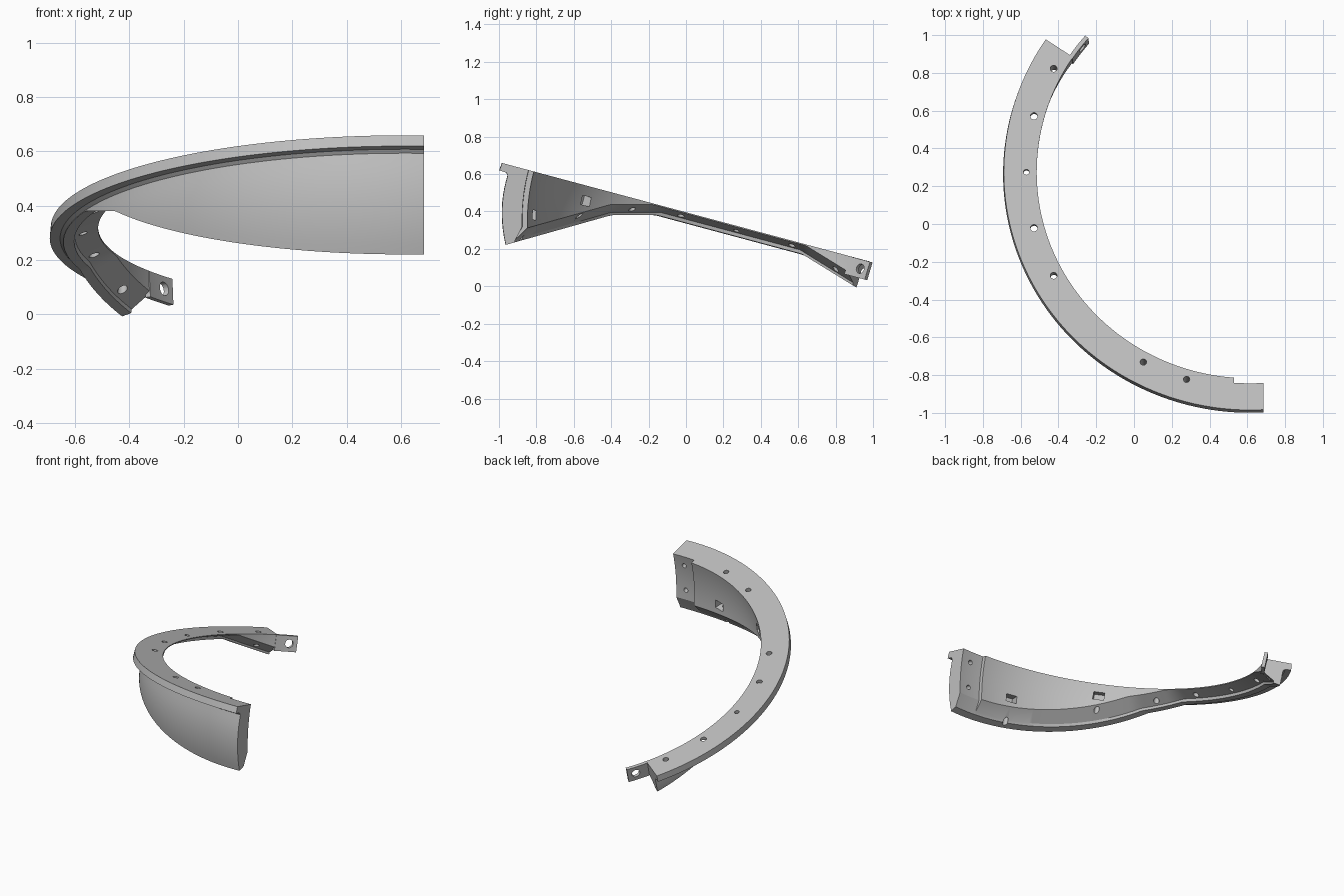
import bpy, bmesh, math
from mathutils import Vector, Matrix

cube = bpy.data.objects.get("Cube")
if cube:
    bpy.data.objects.remove(cube, do_unlink=True)

grey = bpy.data.materials.new("satin_grey")
grey.use_nodes = True
COLOUR = (0.52, 0.52, 0.52, 1)
grey.diffuse_color = COLOUR
grey.node_tree.nodes["Principled BSDF"].inputs["Base Color"].default_value = COLOUR

# Tilted ring frame: local z is normal to the top plate
FRAME = Matrix.Translation((0.615, 0.275, 0.322)) @ Matrix.Rotation(math.radians(-15), 4, 'X')
END_U, STEP_U = 0.07, -0.085
FLOOR = [(-1.2, 0.155), (-0.4, 0.38), (-0.13, 0.38), (0.6, 0.185), (1.2, -0.185)]


def floor_z(y):
    for (y0, z0), (y1, z1) in zip(FLOOR, FLOOR[1:]):
        if y <= y1:
            return z0 + (z1 - z0) * (y - y0) / (y1 - y0)
    return FLOOR[-1][1]


def place(r, d, ang, flat_end=False):
    if flat_end:
        return FRAME @ Vector((END_U, -math.sqrt(r * r - END_U ** 2), -d))
    return FRAME @ Vector((r * math.cos(ang), r * math.sin(ang), -d))


def outer(d):
    return 1.258 - 0.8 * max(d - 0.09, 0) ** 2


def inner(d):
    return 1.13 - 0.5 * d * d


def depth_at_floor(radius, ang, lift, low):
    """Depth where a wall meets the kinked underside."""
    a, b = low, 0.6
    for _ in range(30):
        m = (a + b) / 2
        p = place(radius(m), m, ang)
        if p.z > floor_z(p.y) + lift:
            a = m
        else:
            b = m
    return a


def section(ang, recess, flat_end):
    db = depth_at_floor(outer, ang, 0, 0.058)
    lip_r = outer(db) - 0.04
    lip = depth_at_floor(lambda d: lip_r, ang, 0, 0.055)
    shelf = depth_at_floor(lambda d: lip_r, ang, 0.016, 0.036)
    di = depth_at_floor(inner, ang, 0.058, 0.006)
    n = 10
    pts = [(1.304, 0), (1.308, 0.042), (1.27, 0.044)]
    for i in range(n + 1):
        d = 0.056 + (db - 0.056) * i / n
        pts.append((outer(d), d))
    pts += [(lip_r, lip), (lip_r - 0.003, shelf)]
    for i in range(n + 1):
        d = di * (1 - i / n)
        pts.append((inner(d) + recess, d))
    return [place(r, d, ang, flat_end) for r, d in pts]


def mesh_object(name, bm):
    bmesh.ops.recalc_face_normals(bm, faces=bm.faces)
    me = bpy.data.meshes.new(name)
    bm.to_mesh(me)
    bm.free()
    me.materials.append(grey)
    ob = bpy.data.objects.new(name, me)
    bpy.context.collection.objects.link(ob)
    return ob


def loft(name, rings):
    bm = bmesh.new()
    rows = [[bm.verts.new(p) for p in ring] for ring in rings]
    for a, b in zip(rows, rows[1:]):
        for i in range(len(a)):
            j = (i + 1) % len(a)
            bm.faces.new((a[i], a[j], b[j], b[i]))
    bm.faces.new(rows[0])
    bm.faces.new(rows[-1][::-1])
    return mesh_object(name, bm)


def cut(ob, shape, matrix, size):
    """Subtract a cylinder or box, then discard the cutter."""
    bm = bmesh.new()
    if shape == "hole":
        bmesh.ops.create_cone(bm, cap_ends=True, segments=20, radius1=size[0],
                              radius2=size[0], depth=size[1], matrix=matrix)
    else:
        bmesh.ops.create_cube(bm, size=1, matrix=matrix @ Matrix.Diagonal((*size, 1)))
    cutter = mesh_object("cutter", bm)
    cutter.hide_render = True
    mod = ob.modifiers.new("cut", 'BOOLEAN')
    mod.operation, mod.solver, mod.object = 'DIFFERENCE', 'EXACT', cutter
    bpy.context.view_layer.objects.active = ob
    bpy.ops.object.modifier_apply(modifier=mod.name)
    bpy.data.objects.remove(cutter, do_unlink=True)


def at(r, deg, d):
    """Matrix with x radial and z along the plate normal."""
    a = math.radians(deg)
    return FRAME @ Matrix.Rotation(a, 4, 'Z') @ Matrix.Translation((r, 0, -d))


# Curved rim: flange, bulging wall and rabbeted underside
REAR = math.radians(146.1)
STEP = 1.5 * math.pi + math.asin(STEP_U / 1.125)
FRONT = 1.5 * math.pi + math.asin(END_U / 1.2)
N = 120
rings = [section(REAR + (STEP - REAR) * i / N, 0, False) for i in range(N + 1)]
for i in range(9):
    t = STEP + 0.0005 + (FRONT - STEP) * i / 8
    rings.append(section(t, 0.028, i == 8))
rim = loft("curved_rim", rings)

# Screw holes through the top plate
for deg, radius, depth in ((180, 0.015, 0.6), (165, 0.019, 0.6), (195, 0.019, 0.6),
                           (151.4, 0.018, 0.6), (208.6, 0.018, 0.6),
                           (241.5, 0.017, 0.24), (253.5, 0.017, 0.24)):
    cut(rim, "hole", at(1.185, deg, 0), (radius, depth))

# Nut pockets in the inner wall with screw holes from below
for deg, d in ((226.5, 0.08), (254.5, 0.224)):
    cut(rim, "hole", at(1.145, deg, d + 0.15), (0.016, 0.3))
    cut(rim, "box", at(1.12, deg, d), (0.12, 0.07, 0.05))

# Two dowel holes in the recessed end panel
for d in (0.07, 0.24):
    cut(rim, "hole", at(1.15, 270, d) @ Matrix.Rotation(math.pi / 2, 4, 'Y'), (0.015, 0.1))

# Rear joining tab continuing the inner wall
tab_rings = []
for i in range(9):
    a = math.radians(139.4 + 7.2 * i / 8)
    tab_rings.append([place(r, d, a) for r, d in
                      ((1.128, 0.001), (1.15, 0.001), (1.145, 0.1), (1.123, 0.1))])
tab = loft("joining_tab", tab_rings)
cut(tab, "hole", at(1.13, 142, 0.05) @ Matrix.Rotation(math.pi / 2, 4, 'Y'), (0.026, 0.2))

# Smooth curves, crisp edges
for ob in (rim, tab):
    bpy.ops.object.select_all(action='DESELECT')
    ob.select_set(True)
    bpy.context.view_layer.objects.active = ob
    bpy.ops.object.shade_smooth_by_angle(angle=math.radians(25))
